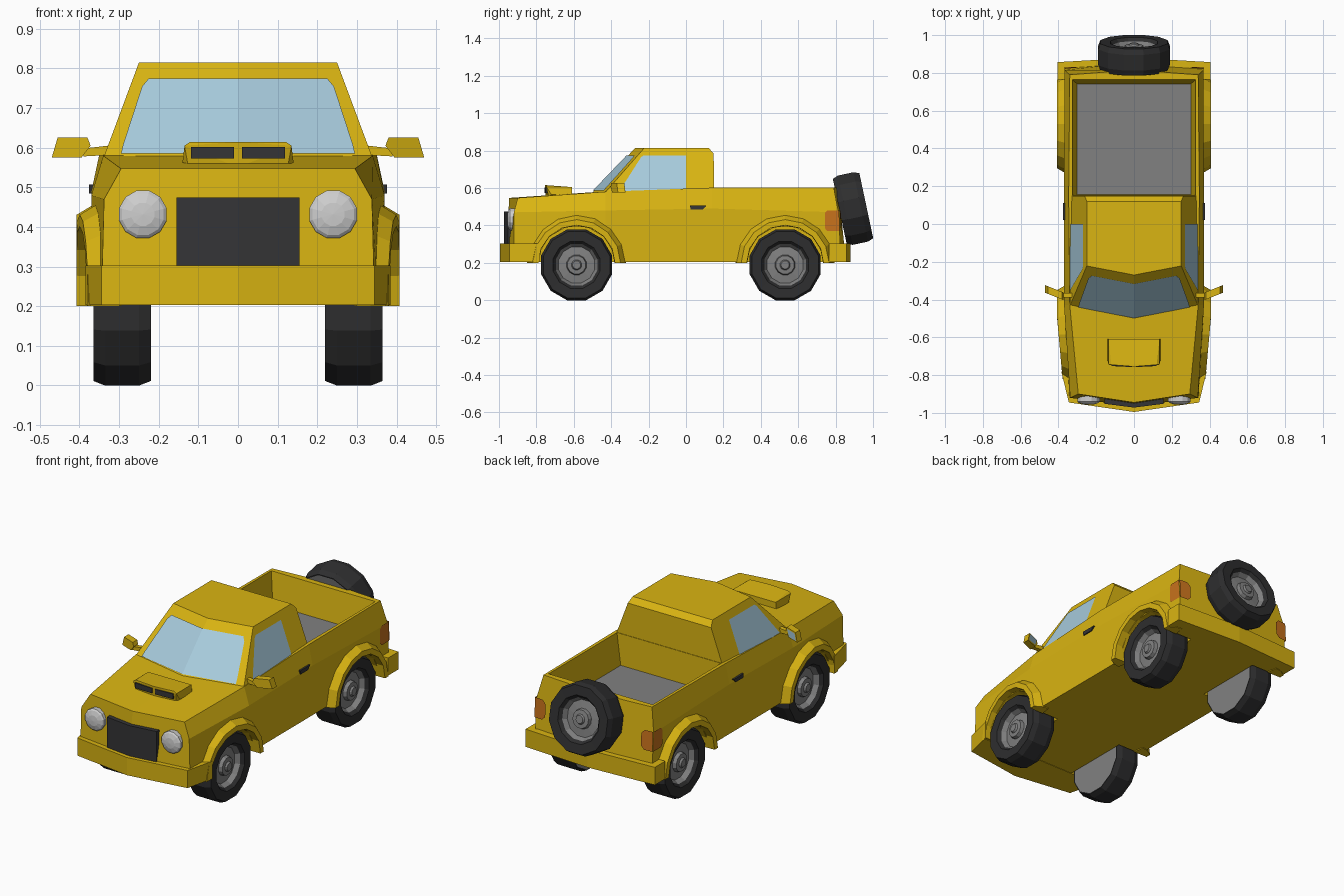
import bpy, bmesh, math
from mathutils import Matrix, Vector

if "Cube" in bpy.data.objects:
    bpy.data.objects.remove(bpy.data.objects["Cube"])


def mat(name, r, g, b):
    m = bpy.data.materials.new(name)
    m.diffuse_color = (r, g, b, 1)
    m.use_nodes = True
    m.node_tree.nodes["Principled BSDF"].inputs["Base Color"].default_value = m.diffuse_color
    return m


YELLOW = mat("yellow paint", 0.70, 0.46, 0.006)
GLASS = mat("pale blue glass", 0.39, 0.60, 0.72)
TYRE = mat("tyre black", 0.027, 0.027, 0.028)
TRIM = mat("dark trim", 0.035, 0.035, 0.037)
GREY = mat("mid grey", 0.22, 0.22, 0.22)
SILVER = mat("lamp silver", 0.62, 0.62, 0.62)
ORANGE = mat("lamp orange", 0.58, 0.17, 0.012)


def finish(name, bm, mats, mirror=False, recalc=True):
    if recalc:
        bmesh.ops.recalc_face_normals(bm, faces=bm.faces[:])
    me = bpy.data.meshes.new(name)
    bm.to_mesh(me)
    bm.free()
    for m in mats:
        me.materials.append(m)
    ob = bpy.data.objects.new(name, me)
    bpy.context.collection.objects.link(ob)
    if mirror:
        ob.modifiers.new("mirror", 'MIRROR')
    return ob


def hull(name, pts, m, both=False, mirror=False):
    """Convex solid from points; both adds the x-flipped points."""
    bm = bmesh.new()
    pts = list(pts) + ([(-x, y, z) for x, y, z in pts if x] if both else [])
    for p in pts:
        bm.verts.new(p)
    bmesh.ops.convex_hull(bm, input=bm.verts[:])
    bmesh.ops.dissolve_limit(bm, angle_limit=0.01, verts=bm.verts[:], edges=bm.edges[:])
    return finish(name, bm, [m], mirror)


def slab(name, outline, z0, z1, m, both=True, mirror=False):
    return hull(name, [(x, y, z) for x, y in outline for z in (z0, z1)], m, both, mirror)


def plate(name, pts, m):
    """Thin mirrored face turned outward."""
    bm = bmesh.new()
    f = bm.faces.new([bm.verts.new(p) for p in pts])
    f.normal_update()
    if f.normal.dot(f.calc_center_median() - Vector((0, 0, 0.4))) < 0:
        f.normal_flip()
    return finish(name, bm, [m], True, False)


def lathe(name, profile, mats, matrix, n=12, mirror=False):
    """Spin (t, radius, material) points about local x; material colours the strip after it."""
    bm = bmesh.new()
    rings = []
    for t, r, _ in profile:
        if r == 0:
            rings.append([bm.verts.new((t, 0, 0))] * n)
        else:
            rings.append([bm.verts.new((t, r * math.sin(a), r * math.cos(a)))
                          for a in [(i + 0.5) * 2 * math.pi / n for i in range(n)]])
    for k in range(len(rings) - 1):
        a, b = rings[k], rings[k + 1]
        for i in range(n):
            j = (i + 1) % n
            f = bm.faces.new(list(dict.fromkeys([a[i], a[j], b[j], b[i]])))
            f.material_index = profile[k][2]
    bm.transform(matrix)
    return finish(name, bm, mats, mirror)


# Lower body: lofted sections, each (half width, y, z) at sill, waist and shoulder, then centre shift
sections = [
    [(0.345, -0.92, 0.205), (0.338, -0.92, 0.47), (0.295, -0.90, 0.547), -0.045],
    [(0.365, -0.43, 0.205), (0.37, -0.43, 0.48), (0.34, -0.43, 0.58), -0.03],
    [(0.365, 0.14, 0.205), (0.37, 0.14, 0.49), (0.346, 0.14, 0.602), 0],
    [(0.365, 0.83, 0.205), (0.368, 0.815, 0.47), (0.34, 0.79, 0.602), 0.025],
]
bm = bmesh.new()
rings = []
for b, m, t, d in sections:
    right = [b, m, t]
    ring = [(0, b[1] + d, b[2])] + right + [(0, t[1] + d, t[2])]
    ring += [(-x, y, z) for x, y, z in reversed(right)]
    rings.append([bm.verts.new(p) for p in ring])
for a, b in zip(rings, rings[1:]):
    for i in range(8):
        j = (i + 1) % 8
        bm.faces.new([a[i], a[j], b[j], b[i]])
for r in (rings[0], rings[-1]):
    bm.faces.new(r[0:5])
    bm.faces.new(r[4:8] + [r[0]])
body = finish("body", bm, [YELLOW])

# Cut the load bed and the wheel arches
WHEELS = {"front": -0.585, "rear": 0.53}
AXLE_Z = 0.189
cutters = [hull("bed_cutter", [(0.33, 0.152, 0.63), (0.33, 0.768, 0.63),
                               (0.30, 0.155, 0.42), (0.30, 0.74, 0.42)], YELLOW, True)]
for name, y in WHEELS.items():
    for s in (1, -1):
        at = Matrix.Translation((s * 0.215, y, AXLE_Z)) @ Matrix.Scale(s, 4, (1, 0, 0))
        cutters.append(lathe(name + "_arch_cutter", [(0, 0, 0), (0, 0.21, 0), (0.3, 0.21, 0), (0.3, 0, 0)],
                             [YELLOW], at))
for c in cutters:
    c.hide_render = True
    mod = body.modifiers.new("cut", 'BOOLEAN')
    mod.operation, mod.solver, mod.object = 'DIFFERENCE', 'EXACT', c
bpy.context.view_layer.update()
dg = bpy.context.evaluated_depsgraph_get()
cut_mesh = bpy.data.meshes.new_from_object(body.evaluated_get(dg))
body.modifiers.clear()
body.data = cut_mesh
for c in cutters:
    bpy.data.objects.remove(c)
hull("bed_floor", [(0.302, 0.153, z) for z in (0.417, 0.424)] + [(0.302, 0.742, z) for z in (0.417, 0.424)],
     GREY, True)

# Cab
hull("cab", [(0, -0.515, 0.56), (0.345, -0.446, 0.56), (0.345, 0.15, 0.56), (0.261, 0.148, 0.785),
             (0.25, 0.12, 0.815), (0.25, -0.222, 0.815), (0, -0.27, 0.815)], YELLOW, True)

# Windows follow the cab planes
plate("windshield", [(x, -0.506 + 0.958 * (z - 0.575) + 0.195 * x, z + 0.003) for x, z in
                     [(0, 0.583), (0.295, 0.583), (0.29, 0.605), (0.242, 0.752), (0.225, 0.772), (0, 0.772)]], GLASS)
plate("side_window", [(0.342 - 0.374 * (z - 0.58), y, z) for y, z in
                      [(-0.355, 0.585), (-0.24, 0.765), (-0.225, 0.775), (0, 0.775), (0, 0.585)]], GLASS)

# Hood scoop with two vents
hull("hood_scoop", [(0.125, -0.735, 0.55), (0.14, -0.72, 0.565), (0.135, -0.745, 0.605), (0.12, -0.745, 0.615),
                    (0, -0.755, 0.615), (0, -0.75, 0.55), (0.14, -0.61, 0.56), (0.135, -0.61, 0.605)],
     YELLOW, True)
hull("scoop_vent", [(x, y - 0.05 * (0.12 - x), z) for x in (0.01, 0.118) for y in (-0.752, -0.73)
                    for z in (0.573, 0.602)], TRIM, mirror=True)

# Bumpers
slab("front_bumper", [(0, -0.995), (0.345, -0.945), (0.385, -0.78), (0, -0.78)], 0.203, 0.303, YELLOW)
slab("rear_bumper", [(0, 0.88), (0.405, 0.857), (0.405, 0.765), (0, 0.765)], 0.203, 0.303, YELLOW)

# Grille and headlights
slab("grille", [(0, -0.972), (0.155, -0.952), (0.155, -0.9), (0, -0.9)], 0.303, 0.475, TRIM)
lathe("headlight", [(0, 0.06, 0), (0.04, 0.062, 0), (0.047, 0.054, 0), (0.055, 0.03, 0), (0.057, 0, 0)],
      [SILVER], Matrix.Translation((0.24, -0.9, 0.432)) @ Matrix.Rotation(-math.pi / 2, 4, 'Z'), mirror=True)

# Wheel arch flares: strips swept around each arch
for name, yc in WHEELS.items():
    bm = bmesh.new()
    rows = []
    for i in range(9):
        a = math.pi * i / 8
        row = []
        for r, x in [(0.265, 0.33), (0.26, 0.365), (0.235, 0.407), (0.205, 0.407), (0.203, 0.32)]:
            y = yc - r * math.cos(a)
            x -= max(0, -0.5 - y) * 0.09
            row.append(bm.verts.new((x, y, 0.2 + (r - 0.004) * math.sin(a))))
        rows.append(row)
    for p, q in zip(rows, rows[1:]):
        for k in range(5):
            j = (k + 1) % 5
            bm.faces.new([p[k], p[j], q[j], q[k]])
    bm.faces.new(rows[0])
    bm.faces.new(rows[-1])
    finish(name + "_fender_flare", bm, [YELLOW], True)

# Wheels and tilted spare; 0 = tyre, 1 = grey
wheel = [(0, 0, 1), (0, 0.178, 0), (0.0, 0.184, 0), (0.03, 0.196, 0), (0.115, 0.196, 0), (0.145, 0.184, 0),
         (0.143, 0.13, 0), (0.125, 0.115, 1), (0.10, 0.10, 1), (0.105, 0.055, 1), (0.125, 0.05, 1),
         (0.127, 0.028, 1), (0.137, 0.022, 1), (0.137, 0, 1)]
for name, y in WHEELS.items():
    lathe(name + "_wheel", wheel, [TYRE, GREY], Matrix.Translation((0.22, y, AXLE_Z)), mirror=True)
lathe("spare_wheel", wheel, [TYRE, GREY],
      Matrix.Translation((0, 0.893, 0.49)) @ Matrix.Rotation(math.radians(12), 4, 'X')
      @ Matrix.Rotation(math.pi / 2, 4, 'Z') @ Matrix.Translation((-0.0725, 0, 0)))

# Door mirrors, swept back outward
def swept(x, d, z):
    return (x, -0.40 + 0.4 * (x - 0.38) + d, z)


hull("door_mirror", [swept(x, d, z) for x, z in [(0.395, 0.575), (0.47, 0.575), (0.455, 0.626), (0.38, 0.626),
                                                 (0.372, 0.605)] for d in (0, 0.04)], YELLOW, mirror=True)
hull("mirror_stalk", [(x, y, z) for x, z in [(0.32, 0.582), (0.39, 0.578), (0.39, 0.598), (0.32, 0.606)]
                      for y in (-0.39, -0.365)], YELLOW, mirror=True)
glass = plate("mirror_glass", [swept(x, 0.043, z) for x, z in
                               [(0.40, 0.581), (0.462, 0.581), (0.45, 0.62), (0.385, 0.62)]], GLASS)

# Door handles, indicators and tail lights
hull("door_handle", [(x, y, z) for y, z in [(0.025, 0.485), (0.09, 0.485), (0.11, 0.507), (0.02, 0.507)]
                     for x in (0.35, 0.376)], TRIM, mirror=True)
hull("indicator", [(0.341 + (y + 0.86) * 0.06 - d, y, z) for y in (-0.86, -0.805)
                   for z in (0.388, 0.404) for d in (0, 0.03)], ORANGE, mirror=True)
plate("tail_light_side", [(0.3715, y, z) for y, z in
                          [(0.822, 0.37), (0.755, 0.37), (0.742, 0.385), (0.742, 0.465), (0.755, 0.48),
                           (0.818, 0.48)]], ORANGE)
plate("tail_light_rear", [(x, 0.829 - (z - 0.36) * 0.057 + (0.368 - x) * 0.07, z) for x, z in
                          [(0.37, 0.37), (0.32, 0.37), (0.30, 0.39), (0.30, 0.46), (0.32, 0.48), (0.37, 0.48)]],
      ORANGE)
